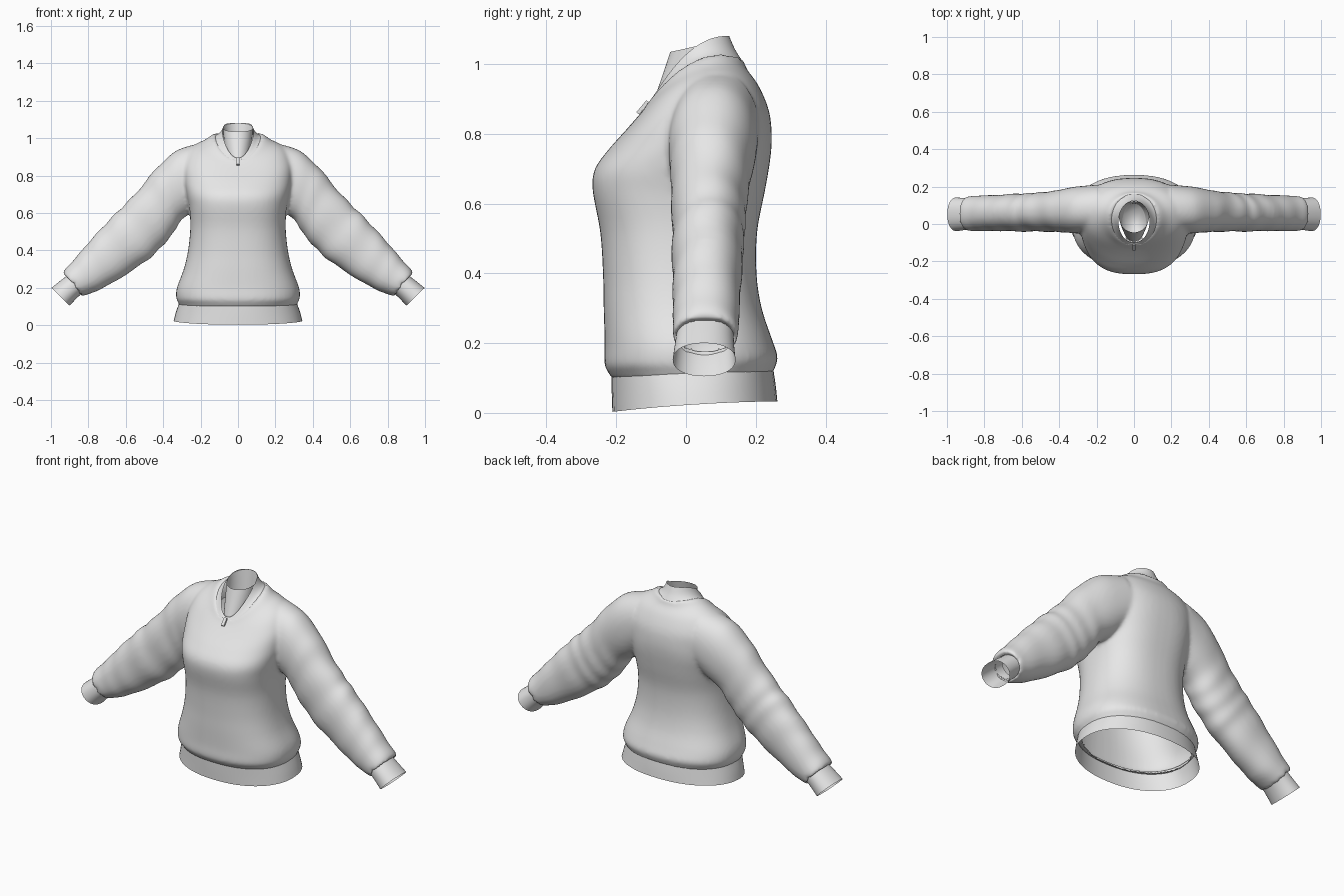
import bpy
import bmesh
import math
from mathutils import Vector

if "Cube" in bpy.data.objects:
    bpy.data.objects.remove(bpy.data.objects["Cube"], do_unlink=True)

SEGMENTS = 56

fabric = bpy.data.materials.new("light grey fabric")
fabric.use_nodes = True
fabric.diffuse_color = (0.8, 0.8, 0.8, 1)
shader = next(n for n in fabric.node_tree.nodes if n.type == "BSDF_PRINCIPLED")
shader.inputs["Base Color"].default_value = fabric.diffuse_color


def power(value, exponent):
    return math.copysign(abs(value) ** exponent, value)


def smooth_rows(rows, steps):
    """Catmull-Rom interpolation between rows of ring parameters."""
    result = []
    last = len(rows) - 1
    for i in range(last):
        a, b, c, d = rows[max(i - 1, 0)], rows[i], rows[i + 1], rows[min(i + 2, last)]
        for k in range(steps):
            t = k / steps
            result.append([
                q + t / 2 * (r - p + t * (2 * p - 5 * q + 4 * r - s + t * (3 * (q - r) + s - p)))
                for p, q, r, s in zip(a, b, c, d)])
    result.append(list(rows[-1]))
    return result


def body_ring(row):
    """Level ring: front, back and side height, half width, front y, back y, squareness."""
    z_front, z_back, z_side, half_width, y_front, y_back, square = row
    z_mid = (z_front + z_back) / 2
    points = []
    for i in range(SEGMENTS):
        angle = math.tau * i / SEGMENTS
        c, s = math.cos(angle), math.sin(angle)
        u = power(s, 2 / square)
        points.append(Vector((
            half_width * power(c, 2 / square),
            (y_front + y_back) / 2 + (y_back - y_front) / 2 * u,
            z_mid + (z_back - z_front) / 2 * u + (z_side - z_mid) * c * c)))
    return points


def sleeve_ring(row, side, fold=0.0, phase=0.0):
    """Slanted ring between an upper and a lower edge point, with soft folds."""
    x_up, z_up, x_low, z_low, y_front, y_back = row
    up = Vector((x_up, 0, z_up))
    low = Vector((x_low, 0, z_low))
    middle = (up + low) / 2 + Vector((0, (y_front + y_back) / 2, 0))
    points = []
    for i in range(SEGMENTS):
        angle = math.tau * i / SEGMENTS
        swell = 1 + fold * math.sin(phase + 2 * math.sin(angle + phase / 5))
        p = middle + (up - low) / 2 * power(math.cos(angle), 0.92) * swell
        p.y += (y_back - y_front) / 2 * power(math.sin(angle), 0.92) * swell
        p.x *= side
        points.append(p)
    return points


def add_loft(bm, rings, cap_start=False, cap_end=False):
    """Skin the rings, with optional end caps, facing outward."""
    loops = [[bm.verts.new(p) for p in ring] for ring in rings]
    faces = []
    for a, b in zip(loops, loops[1:]):
        for i in range(SEGMENTS):
            j = (i + 1) % SEGMENTS
            faces.append(bm.faces.new((a[i], a[j], b[j], b[i])))
    if cap_start:
        faces.append(bm.faces.new(loops[0][::-1]))
    if cap_end:
        faces.append(bm.faces.new(loops[-1]))
    bmesh.ops.recalc_face_normals(bm, faces=faces)
    centre = sum(rings[0], Vector()) / SEGMENTS
    if faces[0].normal.dot(faces[0].calc_center_median() - centre) < 0:
        bmesh.ops.reverse_faces(bm, faces=faces)


def fill_mesh(mesh, bm):
    for face in bm.faces:
        face.smooth = True
    bm.to_mesh(mesh)
    bm.free()


def make_object(name, bm):
    mesh = bpy.data.meshes.new(name)
    fill_mesh(mesh, bm)
    mesh.materials.append(fabric)
    obj = bpy.data.objects.new(name, mesh)
    bpy.context.collection.objects.link(obj)
    return obj


def loft(name, rings, **caps):
    bm = bmesh.new()
    add_loft(bm, rings, **caps)
    return make_object(name, bm)


# Hem band, open underneath
hem = [
    (0.003, 0.033, 0.024, 0.344, -0.211, 0.262, 2.2),
    (0.06, 0.08, 0.07, 0.332, -0.213, 0.257, 2.2),
    (0.118, 0.133, 0.124, 0.313, -0.214, 0.249, 2.3),
]
loft("hem_band", [body_ring(r) for r in smooth_rows(hem, 3)])

# Torso, from inside the hem to the neck seam and into the neck hole
torso = [
    (0.095, 0.11, 0.1, 0.312, -0.21, 0.248, 2.3),
    (0.115, 0.13, 0.122, 0.32, -0.222, 0.255, 2.3),
    (0.14, 0.16, 0.145, 0.33, -0.234, 0.263, 2.4),
    (0.2, 0.21, 0.2, 0.327, -0.233, 0.247, 2.4),
    (0.3, 0.3, 0.3, 0.29, -0.236, 0.217, 2.4),
    (0.4, 0.4, 0.4, 0.267, -0.238, 0.202, 2.4),
    (0.52, 0.52, 0.52, 0.255, -0.246, 0.204, 2.5),
    (0.64, 0.64, 0.62, 0.26, -0.268, 0.227, 2.6),
    (0.7, 0.73, 0.7, 0.275, -0.261, 0.242, 2.6),
    (0.755, 0.8, 0.78, 0.29, -0.222, 0.246, 2.4),
    (0.81, 0.87, 0.87, 0.29, -0.173, 0.237, 2.3),
    (0.85, 0.94, 0.945, 0.25, -0.138, 0.207, 2.2),
    (0.875, 0.985, 0.982, 0.18, -0.118, 0.174, 2.1),
    (0.888, 1.015, 1.005, 0.115, -0.108, 0.157, 2),
    (0.84, 0.87, 0.85, 0.085, -0.085, 0.12, 2),
]

# Sleeves, from inside the shoulder to the gather above the cuff
sleeve = [
    (0.2, 0.975, 0.18, 0.66, -0.04, 0.21),
    (0.33, 0.933, 0.25, 0.6, -0.05, 0.202),
    (0.44, 0.835, 0.3, 0.565, -0.045, 0.188),
    (0.51, 0.75, 0.36, 0.475, -0.042, 0.175),
    (0.59, 0.66, 0.44, 0.387, -0.04, 0.168),
    (0.67, 0.583, 0.52, 0.322, -0.04, 0.163),
    (0.79, 0.453, 0.63, 0.252, -0.038, 0.157),
    (0.88, 0.348, 0.735, 0.192, -0.038, 0.152),
    (0.927, 0.297, 0.82, 0.16, -0.038, 0.15),
    (0.934, 0.272, 0.844, 0.162, -0.036, 0.146),
    (0.912, 0.268, 0.828, 0.182, -0.025, 0.135),
]

# Torso and sleeves merge into one softly blended garment
bm = bmesh.new()
add_loft(bm, [body_ring(r) for r in smooth_rows(torso, 4)], cap_start=True, cap_end=True)
for side in (1, -1):
    rows = smooth_rows(sleeve, 6)
    rings = []
    for i, row in enumerate(rows):
        t = i / (len(rows) - 1)
        fold = 0.022 * max(0, math.sin(math.pi * min(1, 1.1 * t))) ** 2
        rings.append(sleeve_ring(row, side, fold, i * 0.95))
    add_loft(bm, rings, cap_start=True, cap_end=True)
garment = make_object("torso_and_sleeves", bm)
merge = garment.modifiers.new("merge", "REMESH")
merge.mode = "VOXEL"
merge.voxel_size = 0.01
soften = garment.modifiers.new("soften", "SMOOTH")
soften.factor = 0.5
soften.iterations = 8

# Open the garment at the hem, neck and wrists
openings = [
    ((0, 0.02, 0.105), (0.305, 0.223, 0.045)),
    ((0, 0.02, 0.91), (0.1, 0.12, 0.12)),
    ((0.87, 0.055, 0.225), (0.06, 0.08, 0.06)),
    ((-0.87, 0.055, 0.225), (0.06, 0.08, 0.06)),
]
bm = bmesh.new()
bm.from_object(garment, bpy.context.evaluated_depsgraph_get())
garment.modifiers.clear()
for centre, radii in openings:
    inside = [f for f in bm.faces if sum(
        ((p - c) / r) ** 2 for p, c, r in zip(f.calc_center_median(), centre, radii)) < 1]
    bmesh.ops.delete(bm, geom=inside, context="FACES")
fill_mesh(garment.data, bm)

# Collar, open in a V at the front
collar = [
    (0.88, 1.0, 0.994, 0.15, -0.115, 0.167, 2.05),
    (0.888, 1.02, 1.007, 0.112, -0.109, 0.154, 2),
    (0.89, 1.045, 1.023, 0.093, -0.106, 0.139, 2),
    (0.895, 1.08, 1.038, 0.083, -0.1, 0.124, 2),
]
collar_rings = [body_ring(r) for r in smooth_rows(collar, 3)]
loft("collar", collar_rings)

# Inner neck lining, closed below and sloping towards the V
lining = [
    (0.88, 0.92, 0.9, 0.062, -0.098, 0.11, 2),
    (0.96, 0.99, 0.97, 0.073, -0.07, 0.115, 2),
    (1.035, 1.078, 1.054, 0.08, -0.045, 0.122, 2),
]
loft("neck_lining", [body_ring(r) for r in smooth_rows(lining, 3)], cap_start=True)

# Zip pull
bpy.ops.mesh.primitive_cube_add(size=1, location=(0, -0.124, 0.876), rotation=(-0.7, 0, 0))
zip_pull = bpy.context.object
zip_pull.name = "zip_pull"
zip_pull.scale = (0.018, 0.01, 0.045)
zip_pull.data.materials.append(fabric)

# Cuffs, hollow and running up inside the sleeves
cuff = [
    (0.87, 0.304, 0.785, 0.21, -0.024, 0.134),
    (0.9, 0.277, 0.815, 0.188, -0.026, 0.136),
    (0.95, 0.238, 0.86, 0.147, -0.032, 0.138),
    (0.998, 0.2, 0.9, 0.105, -0.038, 0.142),
]
for label, side in (("left", 1), ("right", -1)):
    loft(label + "_cuff", [sleeve_ring(r, side) for r in smooth_rows(cuff, 3)])
